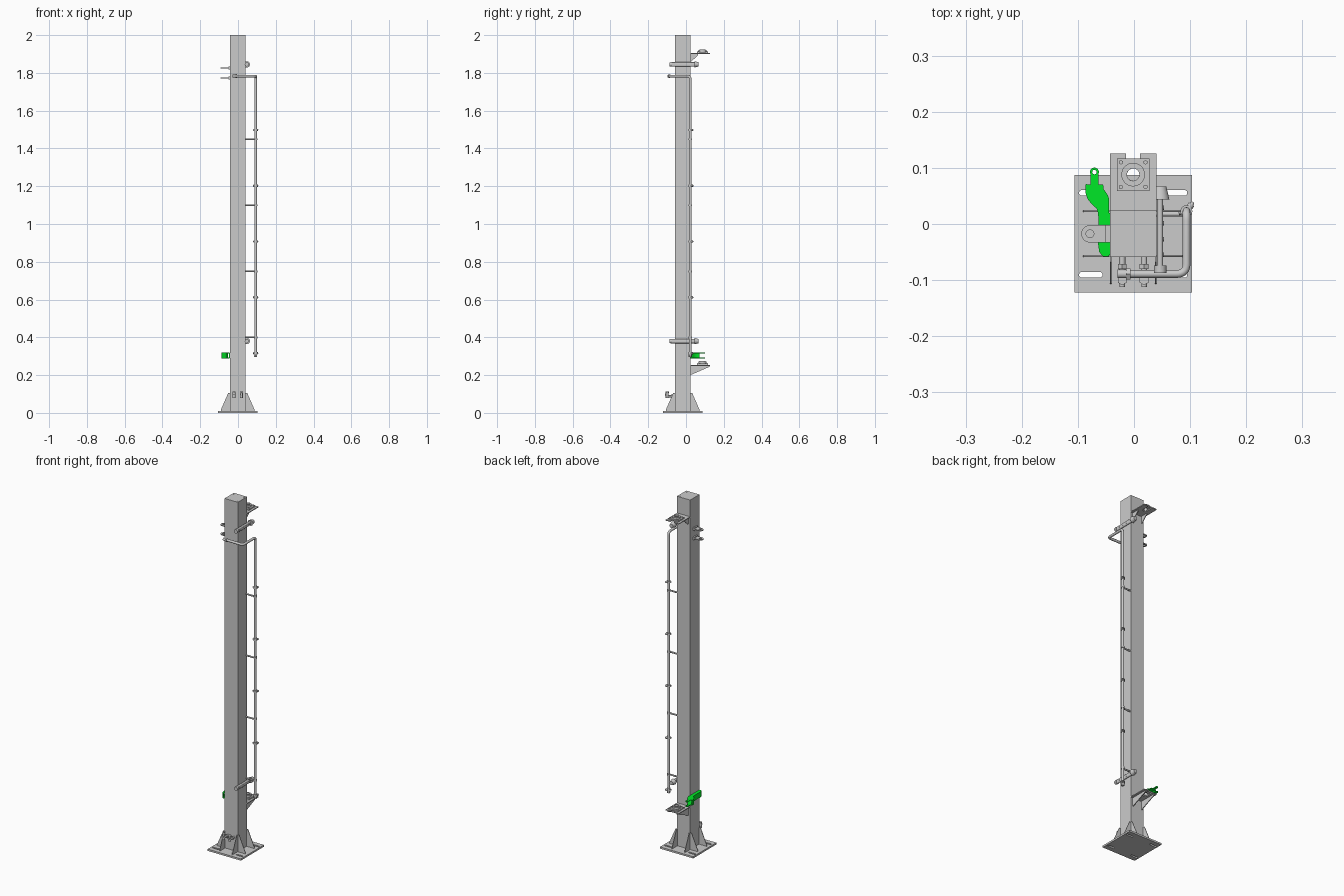
import bpy, math
from math import sin, cos, pi
from mathutils import Matrix, Vector

if "Cube" in bpy.data.objects:
    bpy.data.objects.remove(bpy.data.objects["Cube"])

CX, CY, H = -0.0015, -0.0175, 0.0415          # post centre and half width
green = bpy.data.materials.new("green")
green.diffuse_color = (0.0, 0.8, 0.02, 1)
green.use_nodes = True
green.node_tree.nodes["Principled BSDF"].inputs["Base Color"].default_value = green.diffuse_color


def finish(ob, name, smooth=True):
    ob.name = name
    bpy.ops.object.select_all(action='DESELECT')
    ob.select_set(True)
    bpy.context.view_layer.objects.active = ob
    if ob.type == 'CURVE':
        bpy.ops.object.convert(target='MESH')
        ob = bpy.context.object
    if smooth:
        bpy.ops.object.shade_smooth_by_angle(angle=math.radians(35))
    return ob


def box(name, lo, hi):
    lo, hi = Vector(lo), Vector(hi)
    bpy.ops.mesh.primitive_cube_add(size=1, location=(lo + hi) / 2)
    ob = bpy.context.object
    ob.scale = hi - lo
    return finish(ob, name, False)


def cyl(name, a, b, r, r2=None, n=24):
    a, b = Vector(a), Vector(b)
    bpy.ops.mesh.primitive_cone_add(vertices=n, radius1=r, radius2=r if r2 is None else r2,
                                    depth=(b - a).length, location=(a + b) / 2)
    ob = bpy.context.object
    ob.rotation_euler = (b - a).to_track_quat('Z', 'Y').to_euler()
    return finish(ob, name)


def plate(name, loops, thick, matrix):
    # filled outline with holes, extruded about its own plane
    cu = bpy.data.curves.new(name, 'CURVE')
    cu.dimensions, cu.fill_mode, cu.extrude = '2D', 'BOTH', thick / 2
    for pts in loops:
        s = cu.splines.new('POLY')
        s.points.add(len(pts) - 1)
        for p, (x, y) in zip(s.points, pts):
            p.co = (x, y, 0, 1)
        s.use_cyclic_u = True
    ob = bpy.data.objects.new(name, cu)
    bpy.context.collection.objects.link(ob)
    ob.matrix_world = matrix
    return finish(ob, name)


def tube(name, pts, r):
    cu = bpy.data.curves.new(name, 'CURVE')
    cu.dimensions, cu.bevel_depth, cu.bevel_resolution, cu.use_fill_caps = '3D', r, 4, True
    s = cu.splines.new('POLY')
    s.points.add(len(pts) - 1)
    for p, c in zip(s.points, pts):
        p.co = (*c, 1)
    ob = bpy.data.objects.new(name, cu)
    bpy.context.collection.objects.link(ob)
    return finish(ob, name)


def rounded(pts, rad, n=8):
    # path with quadratic rounded corners
    pts = [Vector(p) for p in pts]
    out = [pts[0]]
    for a, b, c in zip(pts, pts[1:], pts[2:]):
        p, q = b + (a - b).normalized() * rad, b + (c - b).normalized() * rad
        out += [p * (1 - t) ** 2 + b * 2 * t * (1 - t) + q * t * t for t in [i / n for i in range(n + 1)]]
    return out + [pts[-1]]


def arc(x, y, r, a0=0, a1=360, n=20):
    full = a1 - a0 == 360
    return [(x + r * cos(math.radians(a0 + (a1 - a0) * i / (n if full else n - 1))),
             y + r * sin(math.radians(a0 + (a1 - a0) * i / (n if full else n - 1)))) for i in range(n)]


def slot(x, y, half, r):
    return arc(x + half, y, r, -90, 90, 8) + arc(x - half, y, r, 90, 270, 8)


T = Matrix.Translation

# Base plate with four slots
B = 0.1045
plate("base_plate", [[(-B, -B), (B, -B), (B, B), (-B, B)]] +
      [slot(sx * 0.0755, sy * 0.073, 0.016, 0.005) for sx in (-1, 1) for sy in (-1, 1)],
      0.01, T((CX, CY, 0.005)))

# Post, cap and cap screws
box("post", (CX - H, CY - H, 0.01), (CX + H, CY + H, 1.996))
box("post_cap", (CX - H, CY - H, 1.996), (CX + H, CY + H, 1.9995))
for sx in (-1, 1):
    for sy in (-1, 1):
        cyl("cap_screw", (CX + sx * .03, CY + sy * .03, 1.997), (CX + sx * .03, CY + sy * .03, 2.0), .004, n=12)

# Gussets: two on each side of the post
for k in range(4):
    for s in (-1, 1):
        m = (T((CX, CY, 0)) @ Matrix.Rotation(k * pi / 2, 4, 'Z') @ T((H, s * (H - .0015), .01))
             @ Matrix.Rotation(pi / 2, 4, 'X'))
        plate("base_gusset", [[(0, 0), (.048, 0), (.048, .006), (.009, .095), (0, .095)]], .003, m)

# Rear brackets with forked plate, side gussets and flange bearing
yb = CY + H
for z, drop, reach in ((1.902, .042, .04), (0.252, .05, .1)):
    w, g = H, .0125
    plate("bracket_plate", [[(-w, 0), (w, 0), (w, .102), (g, .102)] + arc(0, .062, g, 0, -180, 10)
          + [(-g, .102), (-w, .102)]], .005, T((CX, yb, z)))
    for s in (-1, 1):
        m = T((CX + s * .028, yb, z)) @ Matrix.Rotation(pi / 2, 4, 'Z') @ Matrix.Rotation(pi / 2, 4, 'X')
        plate("bracket_gusset", [[(0, 0), (reach, 0), (reach, -.008), (.004, -drop), (0, -drop)]], .004, m)
    q, yc = .029, .088
    plate("bearing_flange", [[(-q, -q), (q, -q), (q, q), (-q, q)], arc(0, 0, .011)], .007, T((CX, yc, z + .006)))
    plate("bearing_housing", [arc(0, 0, .021, n=32), arc(0, 0, .016, n=32)], .012, T((CX, yc, z + .014)))
    plate("bearing_ring", [arc(0, 0, .016, n=32), arc(0, 0, .011, n=32)], .016, T((CX, yc, z + .014)))
    for sx in (-1, 1):
        for sy in (-1, 1):
            p = Vector((CX + sx * .022, yc + sy * .022, z + .008))
            cyl("bearing_bolt", p, p + Vector((0, 0, .005)), .004, n=6)

# Side bars with end knobs
for z in (1.845, 0.38):
    m = T((.0465, -.016, z)) @ Matrix.Rotation(pi / 2, 4, 'X')
    prof = [(y, x) for x, y in slot(0, 0, .006, .0055)]
    plate("side_bar", [prof], .13, m)
    cyl("knob", (.0465, .044, z), (.0465, .067, z), .0165, .011)
    cyl("bar_end", (.0465, -.087, z), (.0465, -.074, z), .011)
    for i in range(4):
        y = -.055 + i * .028
        cyl("bar_pin", (.05, y, z), (.0535, y, z), .004, n=12)

# Spray pipe with end fitting
px, py, r = .0935, .023, .007
tube("spray_pipe", rounded([(-.02, -.089, 1.783), (px, -.089, 1.783), (px, py, 1.783), (px, py, .305)], .018), r)
cyl("pipe_fitting", (-.029, -.089, 1.783), (-.012, -.089, 1.783), .0075)
cyl("pipe_nut", (-.014, -.089, 1.783), (-.006, -.089, 1.783), .011, n=6)
cyl("pipe_plug", (px, py, .297), (px, py, .31), .009, n=6)

# Spray nozzles along the pipe
d = Vector((.6, .8, 0))
for i in range(5):
    c = Vector((px, py, .316 + i * .2955))
    cyl("nozzle_clamp", c - Vector((0, 0, .006)), c + Vector((0, 0, .006)), .0105)
    cyl("nozzle_body", c + d * .006, c + d * .015, .006, n=12)
    cyl("nozzle_tip", c + d * .015, c + d * .02, .004, .0025, n=12)
    e = Vector((-1, -.3, 0)).normalized()
    cyl("nozzle_latch", c + e * .008, c + e * .0145, .0035, n=8)

# Pipe stand-offs
for i in range(4):
    z = .4 + i * .3495
    cyl("standoff_rod", (CX + H, py - .005, z), (px, py - .005, z), .0045, n=12)
    cyl("standoff_clamp", (px, py, z - .005), (px, py, z + .005), .0095)

# Drilled lugs on the left side
for z in (1.825, 1.772):
    tab = [(-.043, CY + .0155)] + arc(-.0785, CY, .0155, 90, 270, 16) + [(-.043, CY - .0155)]
    plate("side_lug", [tab, arc(-.0785, CY, .007)], .005, T((0, 0, z)))
    box("lug_foot", (-.051, CY - .0155, z - .008), (-.043, CY + .0155, z + .008))

# Green handle: two shaped flanges, outer web and back strip
eye = (-.0705, .0925)
left = [(-.0635, .07), (-.055, .07), (-.054, .062), (-.047, .052), (-.0445, .045), (-.0445, -.058),
        (-.055, -.058), (-.062, -.05), (-.064, -.035), (-.062, -.02), (-.064, .02), (-.067, .028),
        (-.076, .036), (-.083, .045), (-.0865, .056), (-.0865, .07), (-.0775, .07)]
outline = left + arc(*eye, .008, 210, -30, 14)
for z in (.3175, .2905):
    plate("handle_flange", [outline, arc(*eye, .004)], .004, T((0, 0, z))).data.materials.append(green)
run = left[6:16]
inner = [(x + .003, y + .002) for x, y in reversed(run)]
plate("handle_web", [run + inner], .03, T((0, 0, .304))).data.materials.append(green)
box("handle_mount", (-.048, -.055, .291), (-.043, .02, .317)).data.materials.append(green)

# Front hose fittings near the base
for x in (-.021, .018):
    yf, z = CY - H, .088
    cyl("hose_stub", (x, yf, z), (x, -.102, z), .0055, n=16)
    cyl("hose_nut", (x, -.08, z), (x, -.071, z), .009, n=6)
    cyl("valve_body", (x, -.1, z - .008), (x, -.1, z + .02), .0075, n=16)
    cyl("valve_cap", (x, -.1, z + .018), (x, -.1, z + .026), .009, n=6)
    cyl("hose_outlet", (x, -.1, z + .01), (x, -.112, z + .01), .005, n=16)
